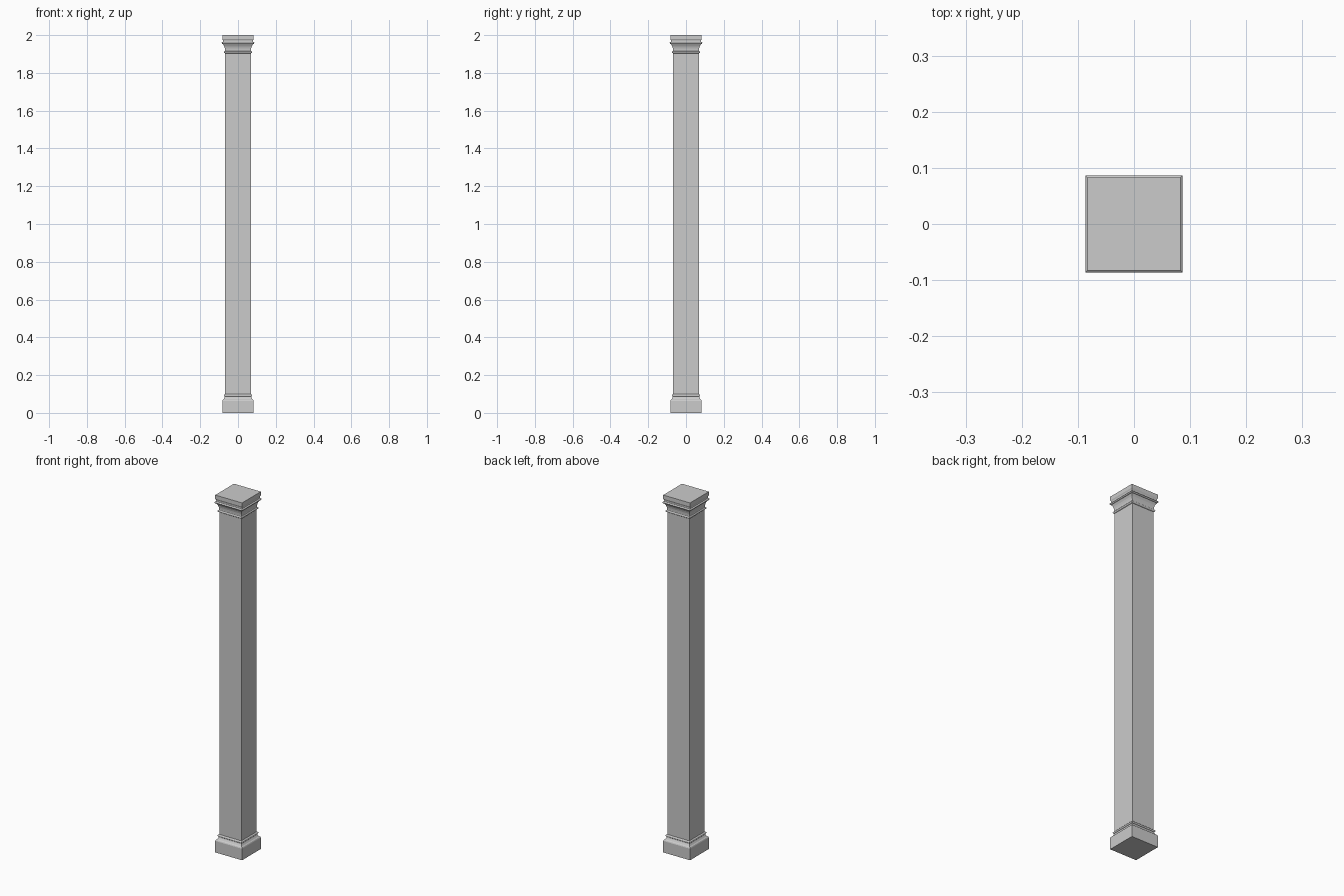
import bpy, bmesh, math

if "Cube" in bpy.data.objects:
    bpy.data.objects.remove(bpy.data.objects["Cube"])


def square_loft(name, profile, cap_bottom=False, cap_top=False):
    """Stack mitred square rings from (half_width, z) profile points."""
    bm = bmesh.new()
    rings = [[bm.verts.new((sx * h, sy * h, z))
              for sx, sy in ((-1, -1), (1, -1), (1, 1), (-1, 1))]
             for h, z in profile]
    for low, high in zip(rings, rings[1:]):
        for i in range(4):
            j = (i + 1) % 4
            bm.faces.new((low[i], low[j], high[j], high[i]))
    if cap_bottom:
        bm.faces.new(rings[0][::-1])
    if cap_top:
        bm.faces.new(rings[-1])
    mesh = bpy.data.meshes.new(name)
    bm.to_mesh(mesh)
    bm.free()
    obj = bpy.data.objects.new(name, mesh)
    bpy.context.collection.objects.link(obj)
    return obj


def bead(inner, outer, z0, z1, steps=6):
    """Half-round moulding profile between two heights."""
    mid, r = (z0 + z1) / 2, (z1 - z0) / 2
    return [(inner + (outer - inner) * math.sin(math.pi * k / steps),
             mid - r * math.cos(math.pi * k / steps)) for k in range(steps + 1)]


SHAFT = 0.068

# Plinth with sloped shoulder and a bead
square_loft("base",
            [(0.083, 0.0), (0.083, 0.064), (0.081, 0.069), (0.076, 0.073), (0.071, 0.081), (0.070, 0.087)]
            + bead(0.070, 0.0745, 0.087, 0.098) + [(SHAFT, 0.099)],
            cap_bottom=True)

# Plain square shaft
square_loft("shaft", [(SHAFT, 0.099), (SHAFT, 1.903)])

# Capital: neck bead, flared neck, large bead and top block
square_loft("capital",
            [(SHAFT, 1.903)] + bead(0.070, 0.0745, 1.904, 1.915)
            + [(0.069, 1.918), (0.070, 1.930), (0.073, 1.941), (0.078, 1.950)]
            + bead(0.080, 0.0865, 1.953, 1.964)
            + [(0.079, 1.967), (0.080, 1.973), (0.083, 1.979), (0.083, 2.0)],
            cap_top=True)
